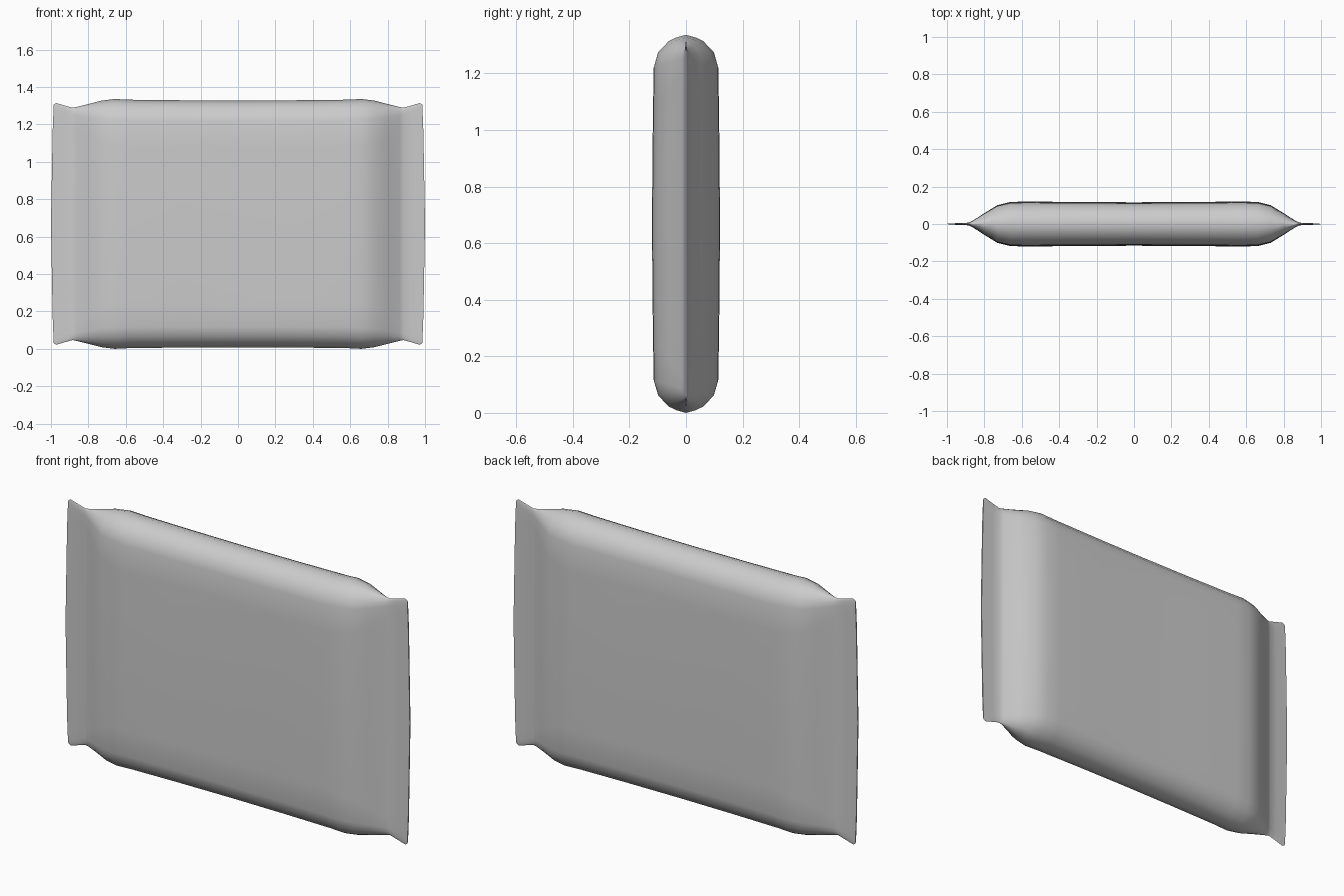
import bpy, bmesh

if "Cube" in bpy.data.objects:
    bpy.data.objects.remove(bpy.data.objects["Cube"])

ZC = 0.668  # mid height of the packet

# Stations along x: (x, half thickness, half height)
half = [(0.0, 0.116, 0.660), (0.30, 0.118, 0.661), (0.58, 0.120, 0.664),
        (0.66, 0.118, 0.668), (0.73, 0.101, 0.659), (0.80, 0.058, 0.641),
        (0.865, 0.016, 0.625), (0.885, 0.007, 0.621), (0.93, 0.005, 0.632),
        (0.985, 0.003, 0.646), (1.0, 0.003, 0.638)]
stations = [(-x, t, h) for x, t, h in reversed(half[1:])] + half

# Upper quarter of the cross-section: (fraction of thickness, drop below the tip)
quarter = [(0.0, 0.0), (0.30, 0.010), (0.52, 0.023), (0.83, 0.062),
           (0.95, 0.112), (0.97, 0.25), (0.99, 0.45)]


def ring(x, t, h):
    q = [(f * t, h - d * (0.3 + 0.7 * t / 0.12)) for f, d in quarter]
    right = q + [(t, 0.0)] + [(y, -z) for y, z in reversed(q)]
    left = [(-y, z) for y, z in reversed(right[1:-1])]
    pts = []
    for y, z in right + left:
        # sealed ends bow outwards at mid height
        bow = 0.015 * (z / 0.64) ** 2 * max(0, (abs(x) - 0.88) / 0.12)
        pts.append((x - bow * (1 if x > 0 else -1), y, z + ZC))
    return pts


# Packet: pillow body lofted into flat sealed ends
bm = bmesh.new()
rings = [[bm.verts.new(p) for p in ring(*s)] for s in stations]
n = len(rings[0])
for a, b in zip(rings, rings[1:]):
    for i in range(n):
        j = (i + 1) % n
        bm.faces.new((a[i], a[j], b[j], b[i]))
bm.faces.new(rings[0])
bm.faces.new(rings[-1])
bmesh.ops.recalc_face_normals(bm, faces=bm.faces)
mesh = bpy.data.meshes.new("packet")
bm.to_mesh(mesh)
bm.free()
packet = bpy.data.objects.new("packet", mesh)
bpy.context.collection.objects.link(packet)
bpy.context.view_layer.objects.active = packet
packet.select_set(True)
bpy.ops.object.shade_smooth_by_angle(angle=1.05)
